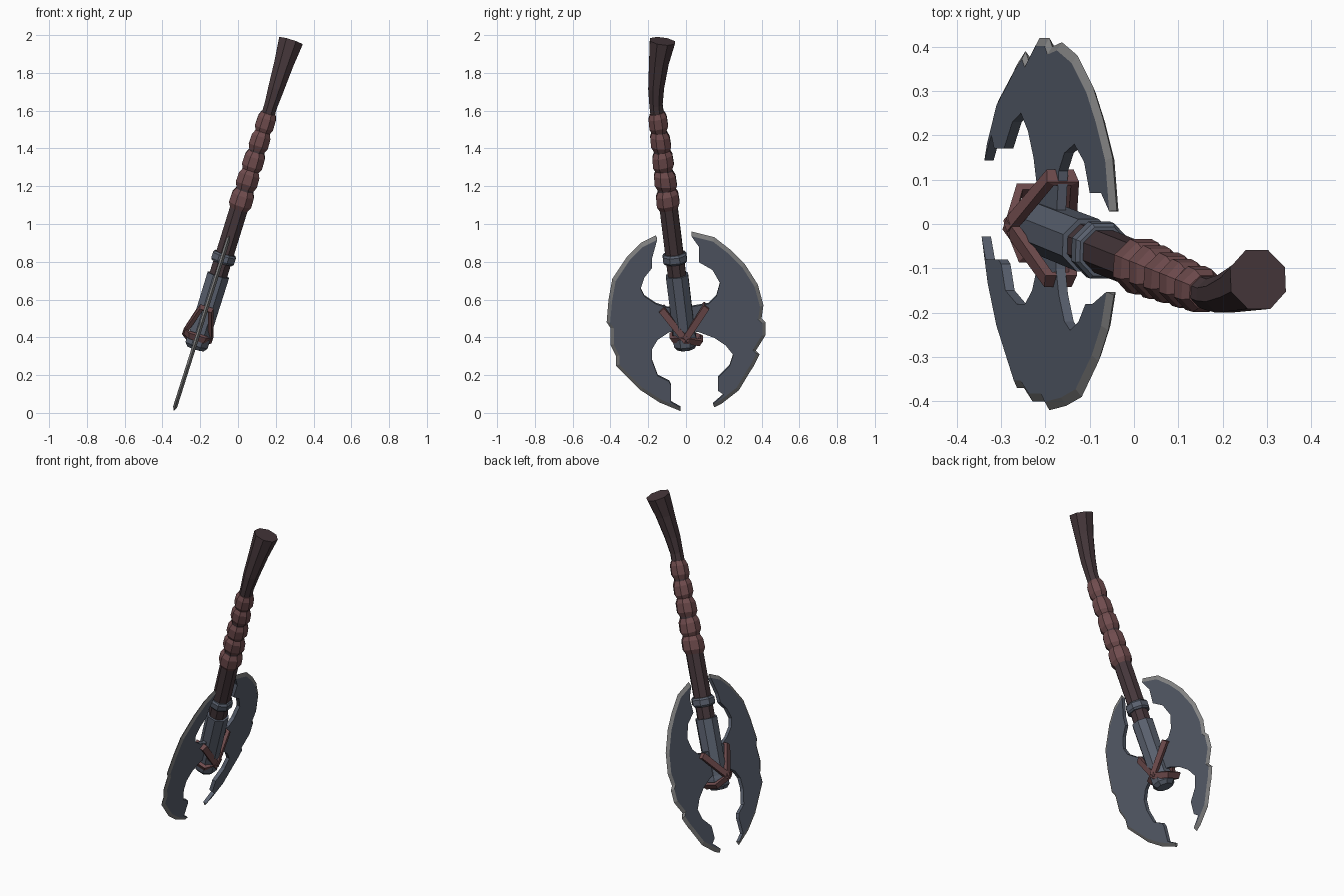
import bpy
import bmesh
from mathutils import Vector
from math import sin, cos, pi

old = bpy.data.objects.get("Cube")
if old:
    bpy.data.objects.remove(old, do_unlink=True)


def material(name, rgb):
    mat = bpy.data.materials.new(name)
    mat.use_nodes = True
    color = (*rgb, 1)
    mat.diffuse_color = color
    mat.node_tree.nodes["Principled BSDF"].inputs["Base Color"].default_value = color
    return mat


steel = material("blue_steel", (0.1, 0.117, 0.155))
edge_grey = material("sharpened_grey", (0.23, 0.23, 0.23))
wood = material("dark_wood", (0.06, 0.038, 0.043))
leather = material("red_leather", (0.16, 0.072, 0.075))

# Weapon frame: shaft direction, blade normal and sideways direction
BASE = Vector((-0.225, 0, 0.34))
SLOPE = Vector((0.31, -0.123, 1))
AXIS = SLOPE.normalized()
NORMAL = Vector((0.955, 0, -0.296))
NORMAL = (NORMAL - AXIS * NORMAL.dot(AXIS)).normalized()
SIDE = AXIS.cross(NORMAL)
BLADE_NORMAL = Vector((1, 0, -0.317)).normalized()


def on_shaft(z):
    return BASE + SLOPE * (z - BASE.z)


def on_blade(y, z, offset=0):
    return Vector((-0.343 + 0.317 * z, y, z)) + BLADE_NORMAL * offset


def finish(name, bm, *mats):
    bmesh.ops.recalc_face_normals(bm, faces=bm.faces[:])
    mesh = bpy.data.meshes.new(name)
    bm.to_mesh(mesh)
    bm.free()
    for mat in mats:
        mesh.materials.append(mat)
    obj = bpy.data.objects.new(name, mesh)
    bpy.context.scene.collection.objects.link(obj)
    return obj


def bridge(bm, a, b):
    for i in range(len(a)):
        j = (i + 1) % len(a)
        bm.faces.new((a[i], a[j], b[j], b[i]))


def shaft_part(name, rings, mat, sides=8):
    """Loft rings of (height, radius, y shift, tilt) along the shaft."""
    bm = bmesh.new()
    loops = []
    for z, r, dy, tilt in rings:
        centre = on_shaft(z) + Vector((0, dy, 0))
        loop = []
        for i in range(sides):
            t = 2 * pi * (i + 0.5) / sides
            p = centre + r * (cos(t) * NORMAL + sin(t) * SIDE - tilt * sin(t) * AXIS)
            loop.append(bm.verts.new(p))
        loops.append(loop)
    for a, b in zip(loops, loops[1:]):
        bridge(bm, a, b)
    bm.faces.new(loops[0])
    bm.faces.new(loops[-1])
    return finish(name, bm, mat)


def blade(name, outer, inner, half=0.011):
    """Flat plate with a sharpened grey rim along the outer outline."""
    bm = bmesh.new()
    middle = Vector((0, 0.48))
    outer = [Vector(p) / 100 for p in outer]
    inner = [Vector(p) / 100 for p in inner]
    ground = [p + (middle - p) * 0.045 for p in outer]
    rim = [bm.verts.new(on_blade(*p)) for p in outer]
    front, back = [[bm.verts.new(on_blade(*p, s)) for p in ground + inner]
                   for s in (half, -half)]
    bm.faces.new(front)
    bm.faces.new(back)
    n, total = len(outer), len(front)
    for i in range(n - 1, total):
        j = (i + 1) % total
        bm.faces.new((front[i], front[j], back[j], back[i]))
    for i in range(n - 1):
        for plate in (front, back):
            face = bm.faces.new((rim[i], rim[i + 1], plate[i + 1], plate[i]))
            face.material_index = 1
    for i in (0, n - 1):
        bm.faces.new((rim[i], front[i], back[i])).material_index = 1
    return finish(name, bm, steel, edge_grey)


def strap(name, shoulder, cross, low, width=0.036, thick=0.02):
    """Closed leather band over a blade shoulder and round the socket."""
    half = [on_blade(*shoulder, 0.026), on_blade(*cross, 0.072), on_blade(*low, 0.04)]
    other = [on_blade(*low, -0.04), on_blade(*cross, -0.072), on_blade(*shoulder, -0.026)]
    path = half + other
    middle = sum(path, Vector()) / len(path)
    bm = bmesh.new()
    loops = []
    for i, p in enumerate(path):
        along = (path[(i + 1) % len(path)] - path[i - 1]).normalized()
        out = p - middle
        if i in (1, 4):
            out = BLADE_NORMAL * (1 if i == 1 else -1)
        out = (out - along * out.dot(along)).normalized()
        across = along.cross(out)
        loops.append([bm.verts.new(p + out * thick * a + across * width * b)
                      for a, b in ((0.5, 0.5), (0.5, -0.5), (-0.5, -0.5), (-0.5, 0.5))])
    for i, loop in enumerate(loops):
        bridge(bm, loops[i - 1], loop)
    return finish(name, bm, leather)


# Wooden shaft and flared, bent butt
shaft_part("shaft", [(0.7, 0.052, 0, 0), (1.1, 0.052, 0, 0), (1.56, 0.04, 0, 0)], wood)
shaft_part("flared_butt", [(1.55, 0.038, 0, 0), (1.63, 0.038, 0, 0), (1.72, 0.046, 0.012, 0),
                           (1.85, 0.056, 0.042, 0.1), (1.968, 0.07, 0.075, 0.25)], wood)

# Leather grip wraps
for i in range(5):
    z, r = 1.08 + 0.102 * i, 0.066 - 0.003 * i
    lean = 0.12 if i % 2 else -0.08
    shaft_part("grip_wrap_%d" % (i + 1),
               [(z, r * 0.78, 0, lean), (z + 0.025, r, 0, lean),
                (z + 0.075, r * 0.97, 0, lean), (z + 0.1, r * 0.76, 0, lean)], leather)

# Steel socket and collar
shaft_part("socket", [(0.34, 0.048, 0, 0), (0.36, 0.066, 0, 0), (0.4, 0.066, 0, 0),
                      (0.42, 0.062, 0, 0), (0.73, 0.064, 0, 0)], steel)
shaft_part("collar", [(0.795, 0.06, 0, 0), (0.805, 0.068, 0, 0),
                      (0.835, 0.068, 0, 0), (0.845, 0.06, 0, 0)], steel)

# Two chipped blades, outlines in hundredths of (y, z)
blade("right_blade",
      [(-16, 94), (-24, 90), (-31, 83), (-39, 71), (-41, 60), (-42, 48), (-40, 45),
       (-40, 36), (-37, 30), (-37, 25), (-34, 22), (-24, 12), (-14, 5.5), (-3, 1)],
      [(-8, 6), (-8, 15), (-9, 17), (-15, 20), (-18, 28), (-18, 34), (-15, 39), (-9, 43),
       (0, 44), (0, 56), (-10, 56), (-16, 58), (-22, 62), (-24, 66), (-22, 72), (-18, 77),
       (-18, 82)])
blade("left_blade",
      [(3, 96), (15, 93), (24, 86), (31, 79), (38, 68), (41, 57), (40, 50), (42, 48),
       (42, 41), (37, 33), (39, 31), (36, 25), (34, 22), (28, 12), (19, 5), (15, 3)],
      [(20, 10), (17, 12), (17, 19), (23, 25), (25, 31), (21, 36), (15, 40), (7, 43),
       (0, 44), (0, 56), (6, 57), (12, 58), (16, 62), (18, 69), (14, 76), (7, 80), (7, 88)])

# Crossed leather lashings
strap("right_lashing", (-0.125, 0.55), (0, 0.405), (0.075, 0.385))
strap("left_lashing", (0.105, 0.565), (-0.005, 0.41), (-0.07, 0.4))
